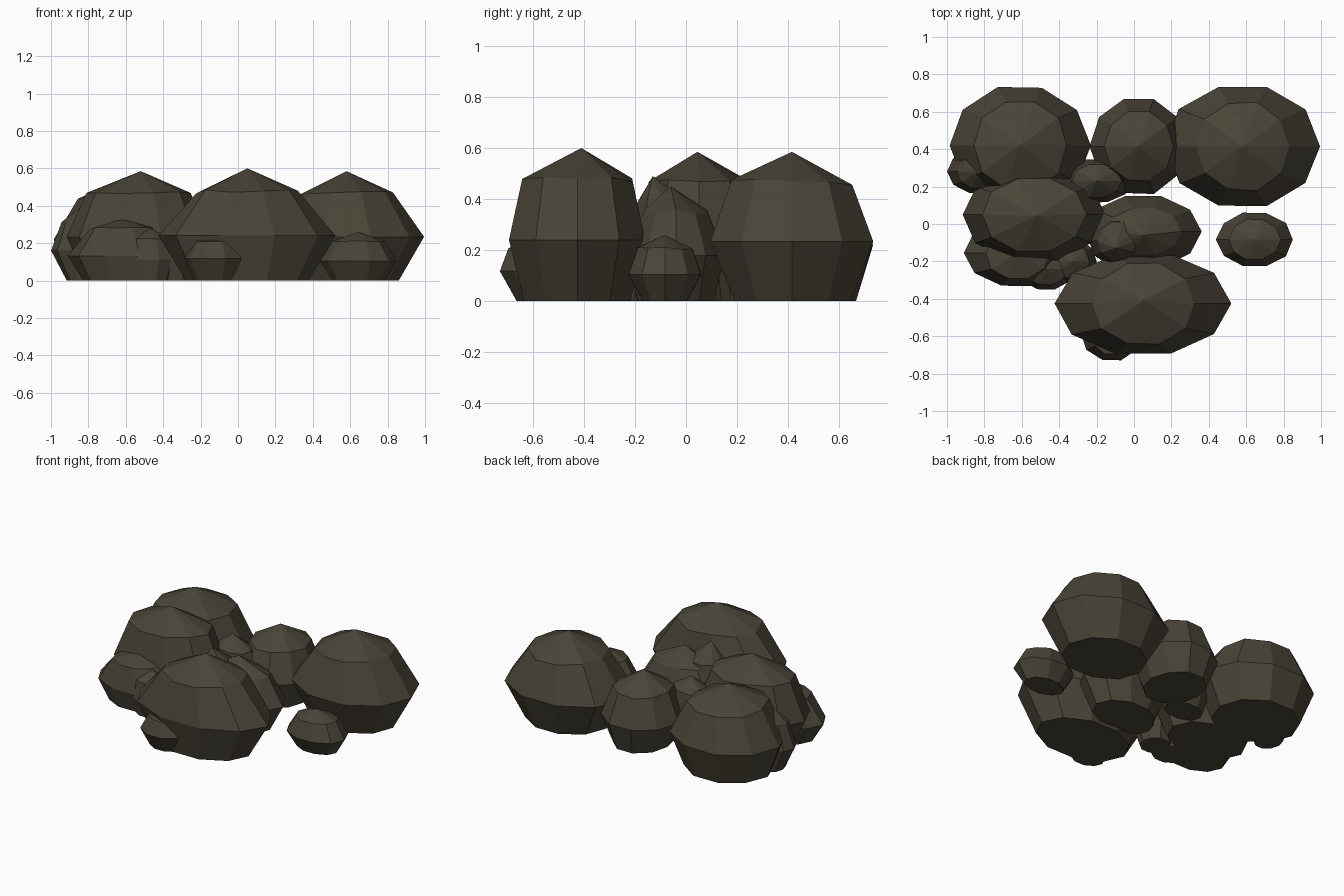
import bpy, bmesh, math, random

if "Cube" in bpy.data.objects:
    bpy.data.objects.remove(bpy.data.objects["Cube"])

random.seed(4)
SIDES = 10

stone = bpy.data.materials.new("dark brown stone")
stone.diffuse_color = (0.068, 0.058, 0.039, 1)
stone.use_nodes = True
stone.node_tree.nodes["Principled BSDF"].inputs["Base Color"].default_value = stone.diffuse_color


def rock(name, x, y, rx, ry, top, mid=0.4, ux=0.6, uy=0.78, uz=0.795,
         bx=0.7, by=0.78, tip=(0, 0)):
    """Faceted boulder: flat base, wide middle ring, upper ring and a pointed cap."""
    bm = bmesh.new()
    # scale in x, scale in y, height, unevenness of each ring
    rings = [(bx, by, 0, 0.02), (1, 1, top * mid, 0.012), (ux, uy, top * uz, 0.02)]
    loops = []
    for sx, sy, z, wobble in rings:
        loop = []
        for i in range(SIDES):
            a = math.tau * i / SIDES
            k = 1 + random.uniform(-wobble, wobble)
            dz = random.uniform(-wobble, wobble) * top if z > top / 2 else 0
            loop.append(bm.verts.new((x + rx * sx * k * math.cos(a),
                                      y + ry * sy * k * math.sin(a), z + dz)))
        loops.append(loop)
    apex = bm.verts.new((x + tip[0], y + tip[1], top))
    for i in range(SIDES):
        j = (i + 1) % SIDES
        for low, high in zip(loops, loops[1:]):
            bm.faces.new((low[i], low[j], high[j], high[i]))
        bm.faces.new((loops[2][i], loops[2][j], apex))
    bm.faces.new(loops[0][::-1])
    mesh = bpy.data.meshes.new(name)
    bm.to_mesh(mesh)
    bm.free()
    mesh.materials.append(stone)
    bpy.context.collection.objects.link(bpy.data.objects.new(name, mesh))


# Large boulders
rock("front_boulder", 0.05, -0.425, 0.47, 0.28, 0.60, ux=0.58, uy=0.8, tip=(0, 0.015))
rock("back_right_boulder", 0.58, 0.415, 0.417, 0.335, 0.585, ux=0.6, uy=0.73, bx=0.67, by=0.72)
rock("back_left_boulder", -0.61, 0.42, 0.38, 0.325, 0.55, ux=0.66, uy=0.76, bx=0.75)
rock("left_boulder", -0.535, 0.05, 0.385, 0.255, 0.585, ux=0.72, uy=0.8, tip=(0.015, -0.005))
rock("back_middle_boulder", 0.025, 0.415, 0.26, 0.265, 0.475, mid=0.38, ux=0.7, uy=0.73, uz=0.77)
rock("middle_boulder", 0.05, -0.04, 0.31, 0.20, 0.45, ux=0.65, uy=0.65, uz=0.78, tip=(0, -0.02))

# Medium stones wedged in the gaps
rock("middle_gap_stone", -0.09, -0.09, 0.15, 0.135, 0.49, ux=0.7, tip=(-0.01, -0.04))
rock("back_gap_stone", -0.2, 0.23, 0.19, 0.12, 0.42, ux=0.7)
rock("left_edge_stone", -0.83, 0.28, 0.17, 0.12, 0.40, ux=0.65, bx=0.5)
rock("left_front_stone", -0.62, -0.155, 0.29, 0.185, 0.33, ux=0.6, uz=0.85)
rock("left_front_inner_stone", -0.47, -0.24, 0.15, 0.115, 0.28, ux=0.75)
rock("gap_front_stone", -0.33, -0.2, 0.13, 0.12, 0.28, ux=0.7)

# Small loose stones
rock("right_pebble", 0.645, -0.083, 0.205, 0.15, 0.26, ux=0.68, uy=0.75, bx=0.68, by=0.6)
rock("front_pebble", -0.12, -0.58, 0.165, 0.155, 0.235, mid=0.5, ux=0.7, uz=0.9, by=0.55)
